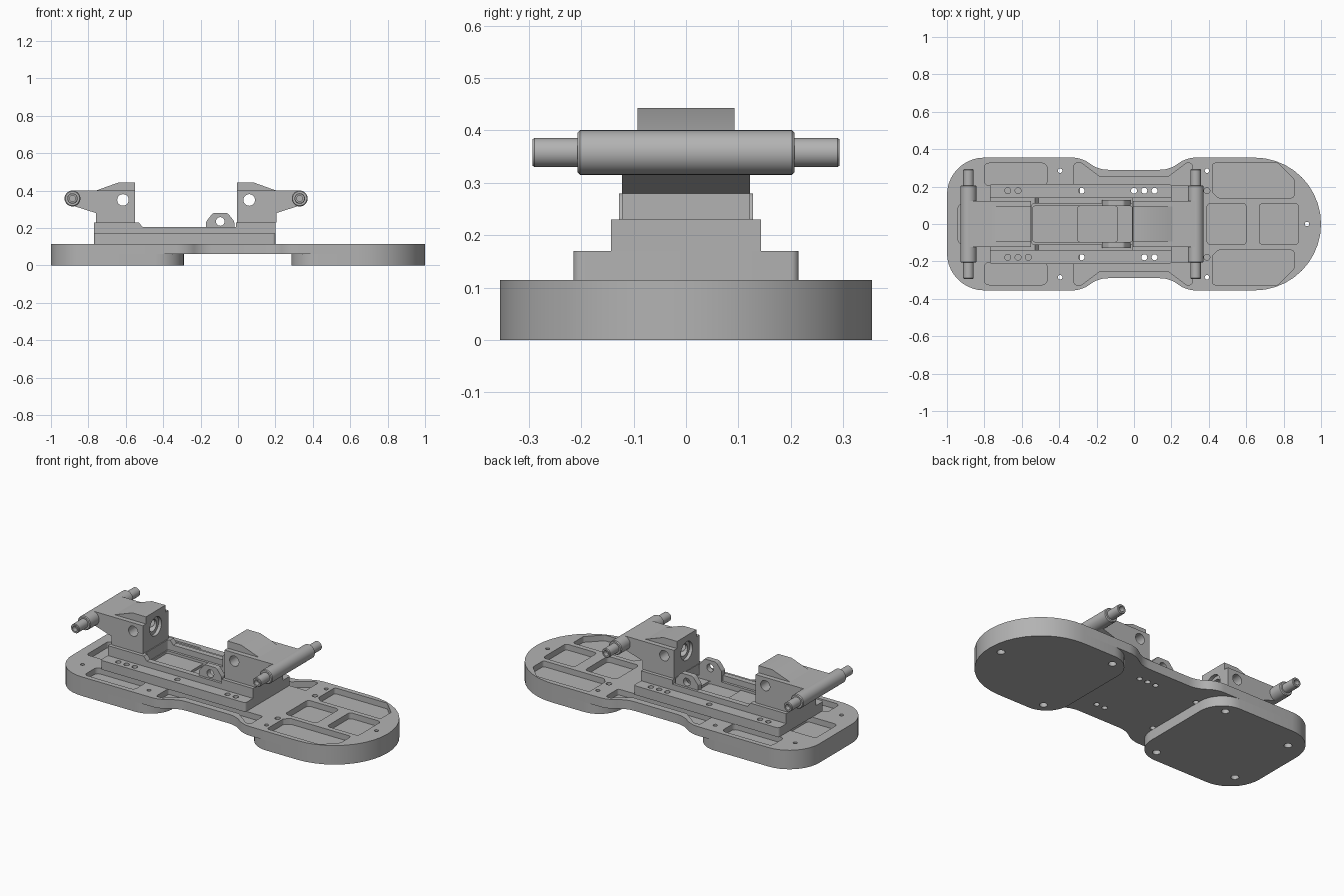
import bpy, bmesh, math
from mathutils import Vector

cube = bpy.data.objects.get("Cube")
if cube:
    bpy.data.objects.remove(cube)

grey = bpy.data.materials.new("machined_grey")
grey.use_nodes = True
grey.diffuse_color = (0.45, 0.45, 0.45, 1)
grey.node_tree.nodes["Principled BSDF"].inputs["Base Color"].default_value = grey.diffuse_color
parts = []


def make(name, bm):
    bmesh.ops.remove_doubles(bm, verts=bm.verts, dist=1e-5)
    bmesh.ops.recalc_face_normals(bm, faces=bm.faces)
    mesh = bpy.data.meshes.new(name)
    bm.to_mesh(mesh)
    bm.free()
    mesh.materials.append(grey)
    ob = bpy.data.objects.new(name, mesh)
    bpy.context.collection.objects.link(ob)
    parts.append(ob)
    return ob


def prism(name, pts, lo, hi, axis="z"):
    """Extrude a flat outline along one axis."""
    place = {"z": lambda a, b: (a, b, lo), "y": lambda a, b: (a, lo, b),
             "x": lambda a, b: (lo, a, b)}[axis]
    bm = bmesh.new()
    face = bm.faces.new([bm.verts.new(place(*p)) for p in pts])
    new = bmesh.ops.extrude_face_region(bm, geom=[face])["geom"]
    step = Vector([hi - lo if axis == k else 0 for k in "xyz"])
    bmesh.ops.translate(bm, vec=step, verts=[v for v in new if isinstance(v, bmesh.types.BMVert)])
    return make(name, bm)


def fillet(corners, steps=10):
    """Round the corners (x, y, radius) of an outline."""
    out = []
    for i, (x, y, r) in enumerate(corners):
        c = Vector((x, y))
        a = (Vector(corners[i - 1][:2]) - c).normalized()
        b = (Vector(corners[(i + 1) % len(corners)][:2]) - c).normalized()
        half = a.angle(b) / 2
        if r == 0:
            out.append((x, y))
            continue
        mid = c + (a + b).normalized() * r / math.sin(half)
        p = c + a * r / math.tan(half) - mid
        q = c + b * r / math.tan(half) - mid
        turn = p.angle(q)
        for k in range(steps + 1):
            t = k / steps
            v = mid + (p * math.sin((1 - t) * turn) + q * math.sin(t * turn)) / math.sin(turn)
            if not out or (v - Vector(out[-1])).length > 1e-4:
                out.append((v.x, v.y))
    if (Vector(out[0]) - Vector(out[-1])).length < 1e-4:
        out.pop()
    return out


def rect(x0, x1, y0, y1, r):
    return fillet([(x0, y0, r), (x1, y0, r), (x1, y1, r), (x0, y1, r)], 6)


def circle(a, b, r, n=24):
    return [(a + r * math.cos(math.tau * k / n), b + r * math.sin(math.tau * k / n)) for k in range(n)]


def cut(ob, shapes):
    """Subtract prisms given as (outline, low, high, axis)."""
    cutters = []
    for pts, lo, hi, axis in shapes:
        c = prism("cutter", pts, lo, hi, axis)
        c.hide_render = True
        parts.remove(c)
        cutters.append(c)
        m = ob.modifiers.new("cut", "BOOLEAN")
        m.operation, m.solver, m.object = "DIFFERENCE", "EXACT", c
    bpy.context.view_layer.update()
    result = bpy.data.meshes.new_from_object(ob.evaluated_get(bpy.context.evaluated_depsgraph_get()))
    ob.modifiers.clear()
    ob.data = result
    for c in cutters:
        bpy.data.objects.remove(c)


# Base plate outline: square end, waist and round end
W = 0.355
upper = [(1, W, W), (0.28, W, 0.16), (0.19, 0.29, 0.16),
         (-0.19, 0.29, 0.16), (-0.28, W, 0.16), (-1, W, 0.2)]
lower = [(x, -y, r) for x, y, r in reversed(upper)]
base = prism("base_plate", fillet(upper + lower), 0.06, 0.115)

# Pockets in the plate top
FLOOR = 0.08
pockets = [rect(-0.94, -0.74, -0.105, 0.105, 0.02),
           rect(0.39, 0.6, -0.11, 0.11, 0.02), rect(0.67, 0.88, -0.11, 0.11, 0.02)]
for s in (-1, 1):
    corner = [(-0.8, 0.205), (-0.465, 0.205), (-0.465, 0.325), (-0.8, 0.325)]
    waist = [(-0.32, 0.205), (0.31, 0.205), (0.31, 0.325), (0.28, 0.325),
             (0.18, 0.25), (-0.18, 0.25), (-0.28, 0.325), (-0.32, 0.325)]
    nose = [(0.42, 0.17), (0.45, 0.14), (0.855, 0.14), (0.855, 0.24), (0.77, 0.325), (0.42, 0.325)]
    for shape, r in ((corner, 0.025), (waist, 0.012), (nose, 0.015)):
        pockets.append(fillet([(x, s * y, r) for x, y in shape], 5))

# Screw holes
left_holes = [(x, s * y) for x, y in ((-0.395, 0.285), (-0.885, 0.22)) for s in (-1, 1)]
right_holes = [(0.39, 0.285), (0.39, -0.285), (0.925, 0)]
rail_holes = [(x, s * 0.178) for x in (-0.675, -0.62, -0.28, 0.055, 0.11) for s in (-1, 1)]
rail_holes += [(-0.565, -0.178), (0, 0.178)]


def drill(points, r, lo, hi):
    return [(circle(x, y, r, 16), lo, hi, "z") for x, y in points]


cut(base, [(p, FLOOR, 0.2, "z") for p in pockets]
    + drill(left_holes + right_holes, 0.012, 0, 0.2)
    + drill(rail_holes + [(0.39, 0.178), (0.39, -0.178)], 0.016, 0, 0.2))

# Foot pads below each end
square_pad = prism("square_foot_pad", fillet(
    [(-0.29, W, 0.15), (-1, W, 0.2), (-1, -W, 0.2), (-0.29, -W, 0.15)]), 0, 0.06)
round_pad = prism("round_foot_pad", fillet(
    [(1, W, W), (0.285, W, 0.15), (0.285, -W, 0.15), (1, -W, W)]), 0, 0.06)
for pad, holes in ((square_pad, left_holes), (round_pad, right_holes)):
    cut(pad, drill(holes, 0.012, -0.1, 0.2) + drill(holes, 0.022, -0.1, 0.03))

# Rail block with trough
rail = prism("rail_block", rect(-0.77, 0.2, -0.215, 0.215, 0.015), 0.115, 0.17)
cut(rail, drill(rail_holes, 0.016, 0, 0.3)
    + [(rect(-0.54, -0.01, -0.095, 0.095, 0.01), 0.155, 0.3, "z"),
       (rect(-0.3, -0.09, -0.095, 0.095, 0.01), 0.14, 0.3, "z")])

# Cradle walls standing on the rail
cradle = prism("cradle", [(-0.77, 0.17), (0.2, 0.17), (0.2, 0.23), (-0.01, 0.23), (-0.01, 0.205),
                          (-0.51, 0.205), (-0.53, 0.23), (-0.77, 0.23)], -0.143, 0.143, "y")
cut(cradle, [(rect(-0.545, -0.008, -0.11, 0.11, 0.01), 0.1, 0.3, "z")])

# Pivot lugs
for s, side in ((-1, "front"), (1, "back")):
    lug = prism(side + "_pivot_lug", fillet(
        [(-0.17, 0.17, 0), (-0.02, 0.17, 0), (-0.02, 0.235, 0.015), (-0.055, 0.28, 0.02),
         (-0.135, 0.28, 0.02), (-0.17, 0.235, 0.015)], 4), s * 0.095, s * 0.128, "y")
    cut(lug, [(circle(-0.095, 0.235, 0.023), -0.3, 0.3, "y")])


def tower(side, x0, s):
    """Bored block with an arm carrying a cross bar, facing outward along s."""
    def at(pts):
        return [(x0 + s * d, z) for d, z in pts]
    body = prism(side + "_tower", at([(0, 0.23), (0.21, 0.23), (0.21, 0.28), (0.335, 0.32),
                                      (0.335, 0.4), (0, 0.4)]), -0.122, 0.122, "y")
    crown = prism(side + "_tower_crown", at([(0, 0.39), (0.21, 0.39), (0.21, 0.4),
                                             (0.09, 0.443), (0, 0.443)]), -0.093, 0.093, "y")
    bore = sorted((x0 - s * 0.05, x0 + s * 0.02))
    deep = sorted((x0 - s * 0.05, x0 + s * 0.13))
    round_cuts = [(circle(0, 0.35, 0.056, 32), *bore, "x"), (circle(0, 0.35, 0.036), *deep, "x")]
    cut(body, round_cuts + [(circle(x0 + s * 0.065, 0.35, 0.031), -0.3, 0.3, "y")])
    cut(crown, round_cuts[:1])

    # Cross bar turned about its axis
    half = [(0, 0.265), (0.016, 0.265), (0.016, 0.293), (0.025, 0.293), (0.028, 0.289),
            (0.028, 0.207), (0.038, 0.207), (0.0425, 0.202)]
    profile = half + [(r, -y) for r, y in reversed(half)]
    bm = bmesh.new()
    centre = Vector((x0 + s * 0.335, 0, 0.358))
    vs = [bm.verts.new(centre + Vector((r, y, 0))) for r, y in profile]
    edges = [bm.edges.new(pair) for pair in zip(vs, vs[1:])]
    bmesh.ops.spin(bm, geom=vs + edges, cent=centre, axis=(0, 1, 0), angle=math.tau, steps=32)
    make(side + "_cross_bar", bm)


tower("right", -0.55, -1)
tower("left", -0.005, 1)

# Smooth curved walls, keep hard edges
bpy.ops.object.select_all(action="DESELECT")
for ob in parts:
    ob.select_set(True)
bpy.context.view_layer.objects.active = base
bpy.ops.object.shade_smooth_by_angle(angle=math.radians(30))
